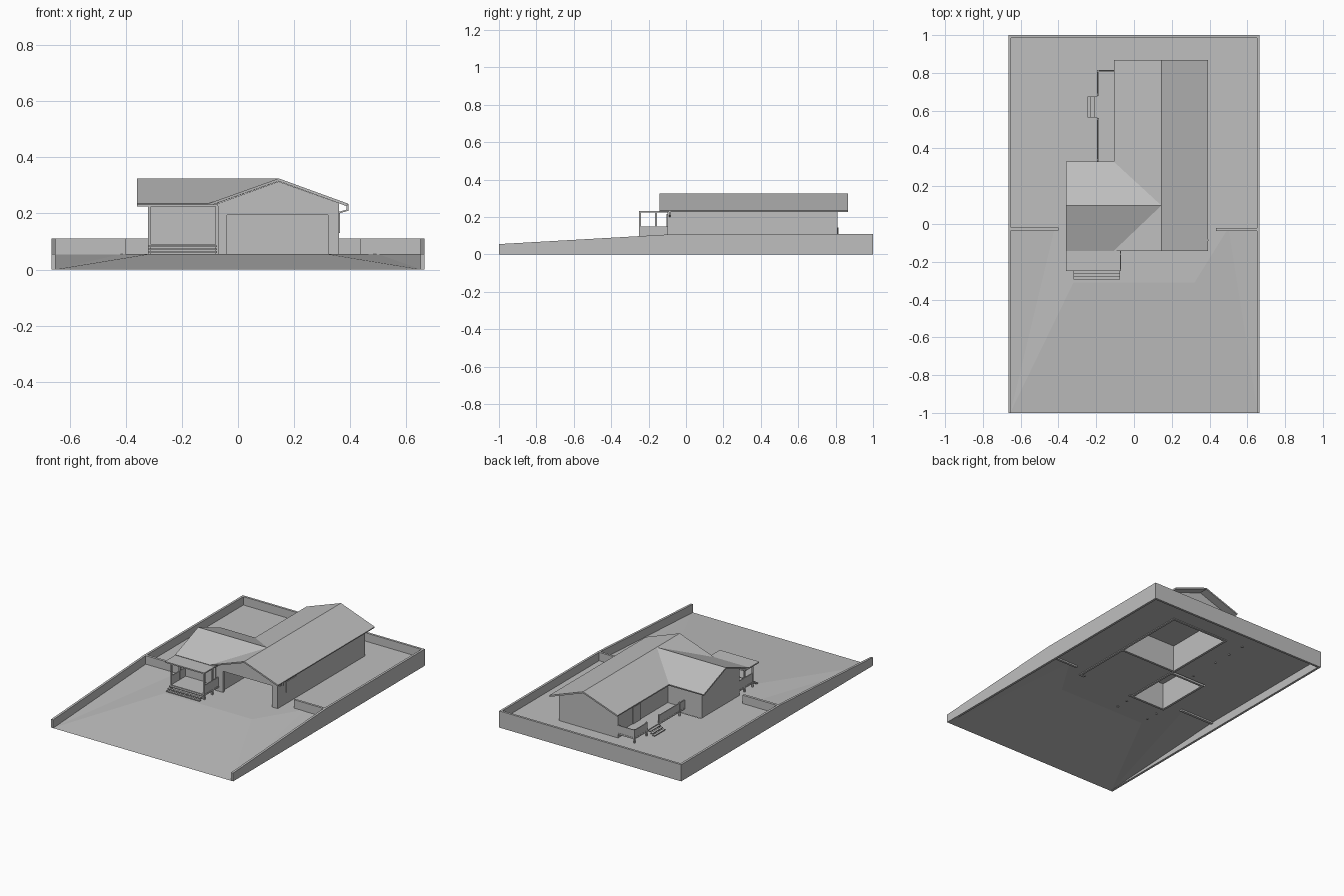
import bpy, bmesh

if "Cube" in bpy.data.objects:
    bpy.data.objects.remove(bpy.data.objects["Cube"])

mat = bpy.data.materials.new("plain grey")
mat.diffuse_color = (0.52, 0.52, 0.52, 1)
mat.use_nodes = True
mat.node_tree.nodes["Principled BSDF"].inputs["Base Color"].default_value = mat.diffuse_color
H = 0.055      # level ground height


def mesh(name, verts, faces):
    bm = bmesh.new()
    vs = [bm.verts.new(v) for v in verts]
    for f in faces:
        bm.faces.new([vs[i] for i in f])
    bmesh.ops.remove_doubles(bm, verts=bm.verts, dist=1e-5)
    bmesh.ops.recalc_face_normals(bm, faces=bm.faces)
    me = bpy.data.meshes.new(name)
    bm.to_mesh(me)
    bm.free()
    me.materials.append(mat)
    ob = bpy.data.objects.new(name, me)
    bpy.context.collection.objects.link(ob)
    return ob


def prism(name, profile, axis, a, b):
    """Extrude a 2D profile along x (profile y,z) or y (profile x,z)."""
    def put(p, t):
        return (t, p[0], p[1]) if axis == 'x' else (p[0], t, p[1])
    n = len(profile)
    verts = [put(p, a) for p in profile] + [put(p, b) for p in profile]
    faces = [tuple(range(n)), tuple(range(2 * n - 1, n - 1, -1))]
    faces += [(i, (i + 1) % n, n + (i + 1) % n, n + i) for i in range(n)]
    return mesh(name, verts, faces)


def box(name, x0, x1, y0, y1, z0, z1):
    return prism(name, [(x0, z0), (x1, z0), (x1, z1), (x0, z1)], 'y', y0, y1)


def sheet(name, polys):
    verts, faces = [], []
    for p in polys:
        faces.append(tuple(range(len(verts), len(verts) + len(p))))
        verts += p
    ob = mesh(name, verts, faces)
    if sum(f.normal.z for f in ob.data.polygons) < 0:
        ob.data.flip_normals()
    return ob


# ground: level yard with holes below the rooms, sloping lawn and drive in front
def lev(*pts):
    return [(x, y, H) for x, y in pts]


polys = [lev((-.42, -.02), (-.32, -.31), (.32, -.31), (.5, -.02), (.36, -.02),
             (-.07, -.02), (-.07, -.1), (-.32, -.1), (-.32, -.02))]
xs = [-.655, -.42, -.32, -.07, .36, .5, .655]
ys = [-.02, .3, .81, .99]
for i in range(6):
    for j in range(3):
        if (i, j) in ((2, 0), (3, 1)):
            continue
        polys.append(lev((xs[i], ys[j]), (xs[i + 1], ys[j]),
                         (xs[i + 1], ys[j + 1]), (xs[i], ys[j + 1])))
polys.append([(-.4, -1, 0), (.4, -1, 0), (.32, -.31, H), (-.32, -.31, H)])
for s, k in ((-1, .42), (1, .5)):
    c, f, p, q = (s * .655, -1, 0), (s * .4, -1, 0), (s * .32, -.31, H), (s * k, -.02, H)
    polys += [[c, f, p], [c, p, q], [c, q, (s * .655, -.02, H)]]
sheet("ground", polys)

# boundary walls and side fences
side = [(-1, 0), (1, 0), (1, .11), (-.03, .11), (-1, .055)]
prism("left_boundary_wall", side, 'x', -.665, -.65)
prism("right_boundary_wall", side, 'x', .65, .665)
box("back_boundary_wall", -.65, .65, .985, 1, 0, .11)
box("left_fence", -.65, -.4, -.035, -.018, H - .01, .11)
box("right_fence", .435, .65, -.037, -.022, H - .01, .11)

# house walls: main block with open garage in front
B, E = H - .005, .236
gable = [(-.07, B), (.36, B), (.36, E), (.145, .314), (-.07, E)]
front = [(-.07, B), (-.04, B), (-.04, .195), (.32, .195), (.32, B),
         (.36, B), (.36, E), (.145, .314), (-.07, E)]
prism("front_gable_wall", front, 'y', -.1, -.085)
prism("back_gable_wall", gable, 'y', .795, .81)
box("right_wall", .345, .36, -.085, .795, B, E)
box("left_wall", -.07, -.055, -.085, .795, B, E)
box("garage_back_wall", -.055, .345, .3, .315, B, E)
box("main_ceiling", -.055, .345, -.085, .795, E - .008, E)

# front wing walls
box("wing_front_wall", -.32, -.07, -.1, -.085, B, E)
box("wing_back_wall", -.32, -.07, .275, .29, B, E)
prism("wing_gable_wall", [(-.085, B), (.275, B), (.275, E), (.1, .312), (-.085, E)],
      'x', -.32, -.305)
box("wing_ceiling", -.305, -.07, -.085, .275, E - .008, E)

# windows and doors as thin plates
box("side_window", .36, .364, -.015, .095, .13, .2)
box("front_door", -.18, -.09, -.105, -.1, .09, .215)
box("back_door", -.075, -.07, .58, .66, .09, .2)

# cross-gabled roof
R, L = .325, .235
xl, xm, xr, y0, ym, y1, yb = -.107, .145, .392, -.142, .098, .33, .867
xw = -.36
roof = sheet("roof", [
    [(xr, y0, L), (xr, yb, L), (xm, yb, R), (xm, ym, R), (xm, y0, R)],
    [(xl, y0, L), (xm, y0, R), (xm, ym, R)],
    [(xl, y1, L), (xm, ym, R), (xm, yb, R), (xl, yb, L)],
    [(xw, y0, L), (xl, y0, L), (xm, ym, R), (xw, ym, R)],
    [(xw, ym, R), (xm, ym, R), (xl, y1, L), (xw, y1, L)]])
m = roof.modifiers.new("thickness", 'SOLIDIFY')
m.thickness, m.offset = .01, -1

# downpipe under the right eave
box("downpipe_top", .386, .394, -.09, -.082, .212, .234)
prism("downpipe_arm", [(.36, .2), (.394, .21), (.394, .216), (.36, .206)], 'y', -.09, -.082)

# front porch: deck, posts, rails, canopy, steps
box("front_deck", -.32, -.07, -.25, -.1, .08, .09)
box("porch_canopy", -.36, -.072, -.25, -.1, .224, .232)
for n, x in (("left", -.32), ("right", -.08)):
    for k, y in enumerate((-.25, -.165)):
        box(f"{n}_porch_post_{k}", x, x + .01, y, y + .01, H - .005, .226)
    box(f"{n}_porch_rail", x + .002, x + .008, -.24, -.1, .09, .148)
for k in range(3):
    box(f"front_step_{k}", -.32, -.075, -.295 + k * .015, -.28 + k * .015,
        .06 + k * .01, .066 + k * .01)

# side porch: deck, posts, rails, steps
box("side_deck", -.195, -.07, .29, .815, .08, .09)
for k, y in enumerate((.335, .55, .68, .805)):
    box(f"side_porch_post_{k}", -.196, -.186, y, y + .01, H - .005, .145)
for k, (a, b) in enumerate(((.29, .55), (.69, .805))):
    box(f"side_porch_rail_{k}", -.194, -.188, a, b, .09, .14)
box("side_porch_end_rail", -.186, -.07, .807, .813, .09, .14)
for k in range(3):
    box(f"side_step_{k}", -.245 + k * .016, -.229 + k * .016, .565, .675,
        .06 + k * .01, .066 + k * .01)
